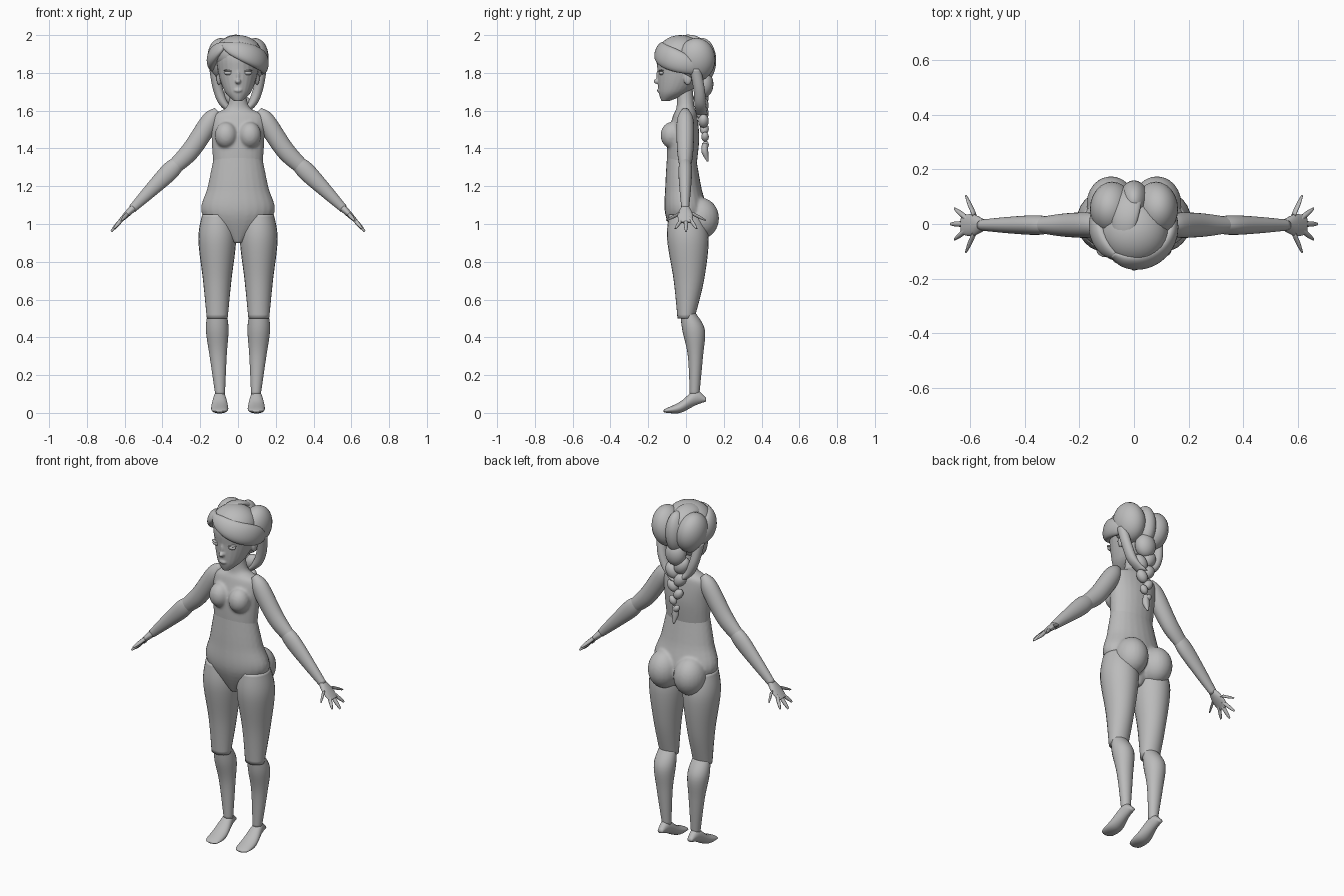
import bpy, bmesh, math
from mathutils import Vector, Matrix

if "Cube" in bpy.data.objects:
    bpy.data.objects.remove(bpy.data.objects["Cube"])

shade = (0.5, 0.5, 0.5, 1)
grey = bpy.data.materials.new("plain grey")
grey.use_nodes = True
grey.diffuse_color = shade
grey.node_tree.nodes["Principled BSDF"].inputs["Base Color"].default_value = shade

X, Y, Z = Vector((1, 0, 0)), Vector((0, 1, 0)), Vector((0, 0, 1))
HEAD = Z * 1.85
SIDES = ((1, "left"), (-1, "right"))


def finish(name, bm):
    bmesh.ops.recalc_face_normals(bm, faces=bm.faces)
    for face in bm.faces:
        face.smooth = True
    mesh = bpy.data.meshes.new(name)
    bm.to_mesh(mesh)
    bm.free()
    mesh.materials.append(grey)
    ob = bpy.data.objects.new(name, mesh)
    bpy.context.collection.objects.link(ob)
    return ob


def ball(name, centre, radii, turn=0):
    """Ellipsoid, turned about the front-to-back axis."""
    bm = bmesh.new()
    matrix = Matrix.Translation(centre) @ Matrix.Rotation(turn, 4, "Y") @ Matrix.Diagonal((*radii, 1))
    bmesh.ops.create_uvsphere(bm, u_segments=24, v_segments=16, radius=1, matrix=matrix)
    return finish(name, bm)


def spline(keys, steps=6):
    """Smooth rings running through a few key rings."""
    last = len(keys) - 1
    for i in range(last):
        quad = [keys[max(0, min(last, i + k))] for k in range(-1, 3)]
        for step in range(steps):
            t = step / steps
            yield [b + t / 2 * (c - a + t * (2 * a - 5 * b + 4 * c - d + t * (3 * (b - c) + d - a)))
                   for a, b, c, d in zip(*quad)]
    yield keys[-1]


def flat(u, v):
    return lambda point, tangent: (u, v)


def outward(point, tangent):
    """Frame whose first axis points away from the head centre."""
    v = tangent.cross(point - HEAD).normalized()
    return v.cross(tangent).normalized(), v


def loft(name, keys, frame, side=1, sides=24):
    """Skin elliptical key rings (x, y, z, radius_u, radius_v)."""
    bm = bmesh.new()
    rings = list(spline(keys))
    points = [Vector((x * side, y, z)) for x, y, z, _, _ in rings]
    loops = []
    for i, (point, ring) in enumerate(zip(points, rings)):
        after, before = points[min(i + 1, len(points) - 1)], points[max(i - 1, 0)]
        u, v = frame(point, (after - before).normalized())
        angles = [math.tau * k / sides for k in range(sides)]
        loops.append([bm.verts.new(point + u * ring[3] * math.cos(a) + v * ring[4] * math.sin(a))
                      for a in angles])
    for low, high in zip(loops, loops[1:]):
        for k in range(sides):
            bm.faces.new((low[k - 1], low[k], high[k], high[k - 1]))
    bm.faces.new(loops[0])
    bm.faces.new(loops[-1])
    return finish(name, bm)


def fuse(name, parts, voxel, rounds):
    """Melt several parts into one smooth skin."""
    bpy.ops.object.select_all(action="DESELECT")
    for part in parts:
        part.select_set(True)
    bpy.context.view_layer.objects.active = parts[0]
    bpy.ops.object.join()
    body = parts[0]
    body.name = name
    remesh = body.modifiers.new("Remesh", "REMESH")
    remesh.mode, remesh.voxel_size, remesh.use_smooth_shade = "VOXEL", voxel, True
    smooth = body.modifiers.new("Smooth", "SMOOTH")
    smooth.factor, smooth.iterations = 0.5, rounds


def upright(name, rows):
    """Body section from rows of height, front, back and half width."""
    keys = [(0, (front + back) / 2, z, width, (back - front) / 2) for z, front, back, width in rows]
    return loft(name, keys, LEVEL)


def lock(name, centre, u, v, radius, start, end, drift, thick, wide):
    """Lock of hair swept on an arc, tapering to both ends."""
    keys = []
    for i in range(9):
        t = i / 8
        a = math.radians(start + (end - start) * t)
        swell = 0.25 + 0.75 * math.sin(math.pi * t) ** 0.7
        point = centre + radius * (u * math.cos(a) + v * math.sin(a)) + drift * t
        keys.append((*point, thick * swell, wide * swell))
    loft(name, keys, outward)


LEVEL = flat(X, Y)

# Chest with neck
chest = [upright("chest", [
    (1.3, -.1, .055, .13), (1.45, -.1, .07, .14), (1.57, -.07, .06, .14),
    (1.62, -.05, .045, .06), (1.73, -.05, .035, .04)])]
for s, label in SIDES:
    chest.append(ball("breast", (.063 * s, -.075, 1.47), (.06, .06, .07)))
fuse("chest", chest, .008, 5)

# Abdomen, hips and buttocks
hips = [upright("hips", [
    (1.37, -.1, .05, .125), (1.2, -.11, .08, .16), (1.05, -.11, .11, .19), (.9, -.05, .05, .03)])]
for s, label in SIDES:
    hips.append(ball("buttock", (.084 * s, .075, 1.03), (.09, .1, .11)))
fuse("hips", hips, .008, 4)


def leg(name, side, rows):
    """Leg part from rows of height, depth and two radii."""
    loft(name, [(min(.11, .09 + z / 20), y, z, wide, deep) for z, y, wide, deep in rows], LEVEL, side)


def arm(name, side, rows):
    """Arm part along the sloping arm line, from rows of reach and two radii."""
    keys = [(x, -.004, 1.64 - x + max(0, .25 - x) / 2, thick, wide) for x, thick, wide in rows]
    loft(name, keys, flat(Vector((side, 0, 1)).normalized(), Y), side)


for s, label in SIDES:
    # Legs and arched feet
    leg(label + "_thigh", s, [(1.05, 0, .08, .09), (.92, .01, .1, .11), (.7, .015, .075, .08), (.5, 0, .055, .045)])
    leg(label + "_shin", s, [(.53, .01, .05, .04), (.44, .04, .06, .06), (.3, .05, .045, .04), (.09, .045, .025, .025)])
    sole = [(.105, .07, .015, .01), (.05, .08, .03, .04), (-.03, .03, .045, .03),
            (-.1, .013, .04, .013), (-.12, .01, .02, .005)]
    loft(label + "_foot", [(.097, *row) for row in sole], flat(X, Z), s)

    # Arms
    arm(label + "_upper_arm", s, [(.11, .02, .02), (.15, .05, .045), (.25, .05, .043), (.34, .04, .03)])
    arm(label + "_forearm", s, [(.31, .035, .03), (.36, .048, .036), (.46, .037, .03), (.56, .022, .02)])
    arm(label + "_palm", s, [(.55, .02, .02), (.59, .016, .04), (.63, .009, .035)])

    # Fingers fan out from the palm
    for i in range(5):
        fan = i / 2 - 1
        x = .615 - .03 * fan ** 2
        base = Vector((x, fan * .034, 1.64 - x))
        reach = Vector((.7 * math.cos(fan), math.sin(fan), -.8 * math.cos(fan))) * .08
        keys = [(*(base + reach * t), r, r) for t, r in ((0, .011), (.6, .01), (1, .005))]
        loft(f"{label}_finger_{i}", keys, flat(Vector((s, 0, 1)).normalized(), Y), s, 10)

# Head with nose, lips and ears
head = [
    upright("head", [(1.65, -.13, -.09, .02), (1.7, -.145, .02, .07), (1.8, -.15, .11, .105),
                     (1.9, -.15, .12, .11), (1.97, -.07, .06, .05)]),
    ball("nose_tip", (0, -.15, 1.755), (.016, .022, .014)),
    ball("nose_bridge", (0, -.14, 1.785), (.011, .017, .04)),
    ball("lips", (0, -.14, 1.707), (.023, .014, .011))]
for s, label in SIDES:
    head.append(ball("ear", (.1 * s, .01, 1.77), (.014, .022, .035)))
fuse("head", head, .005, 3)

# Eyes with lids
for s, label in SIDES:
    eye = Vector((.05 * s, -.13, 1.8))
    ball(label + "_eye", eye, (.024, .014, .012))
    ball(label + "_eyelid", eye + Z * .011, (.028, .016, .005), -s / 10)

# Hair volumes
ball("hair_crown", (0, -.03, 1.9), (.125, .12, .1))
ball("hair_back_middle", (0, .085, 1.865), (.055, .075, .12))
for s, label in SIDES:
    ball(label + "_hair_back", (.08 * s, .055, 1.87), (.08, .1, .115), s / 6)

# Fringe swept to both sides of the parting, and a lock over the crown
parting = Z * 1.95
lock("left_fringe", parting, X, Y, .137, -125, 40, Z * -.14, .03, .06)
lock("right_fringe", parting, X, Y, .135, -120, -230, Z * -.14, .03, .055)
lock("crown_lock", Vector((-.06, .01, 1.86)), Y, Z, .12, 150, -20, X * .07, .02, .05)

# Side strands gathered into the braid
for s, label in SIDES:
    strand = [(.125, .05, 1.82), (.105, .07, 1.71), (.07, .075, 1.63), (.01, .085, 1.58)]
    loft(label + "_braid_strand", [(*point, .027, .03) for point in strand], LEVEL, s)

# Braid down the back, lobes crossing from side to side
ball("braid_root", (0, .095, 1.74), (.06, .05, .07))
for i in range(7):
    t, s = i / 6, 1 if i % 2 else -1
    size = 1 - .6 * t
    centre = (.03 * s * size, .08 + t / 40, 1.67 - t / 4)
    ball(f"braid_lobe_{i}", centre, Vector((.042, .04, .055)) * size, .6 * s)
loft("braid_tail", [(0, .1, 1.43, .014, .014), (0, .1, 1.38, .02, .018), (0, .115, 1.33, .004, .004)], LEVEL)
